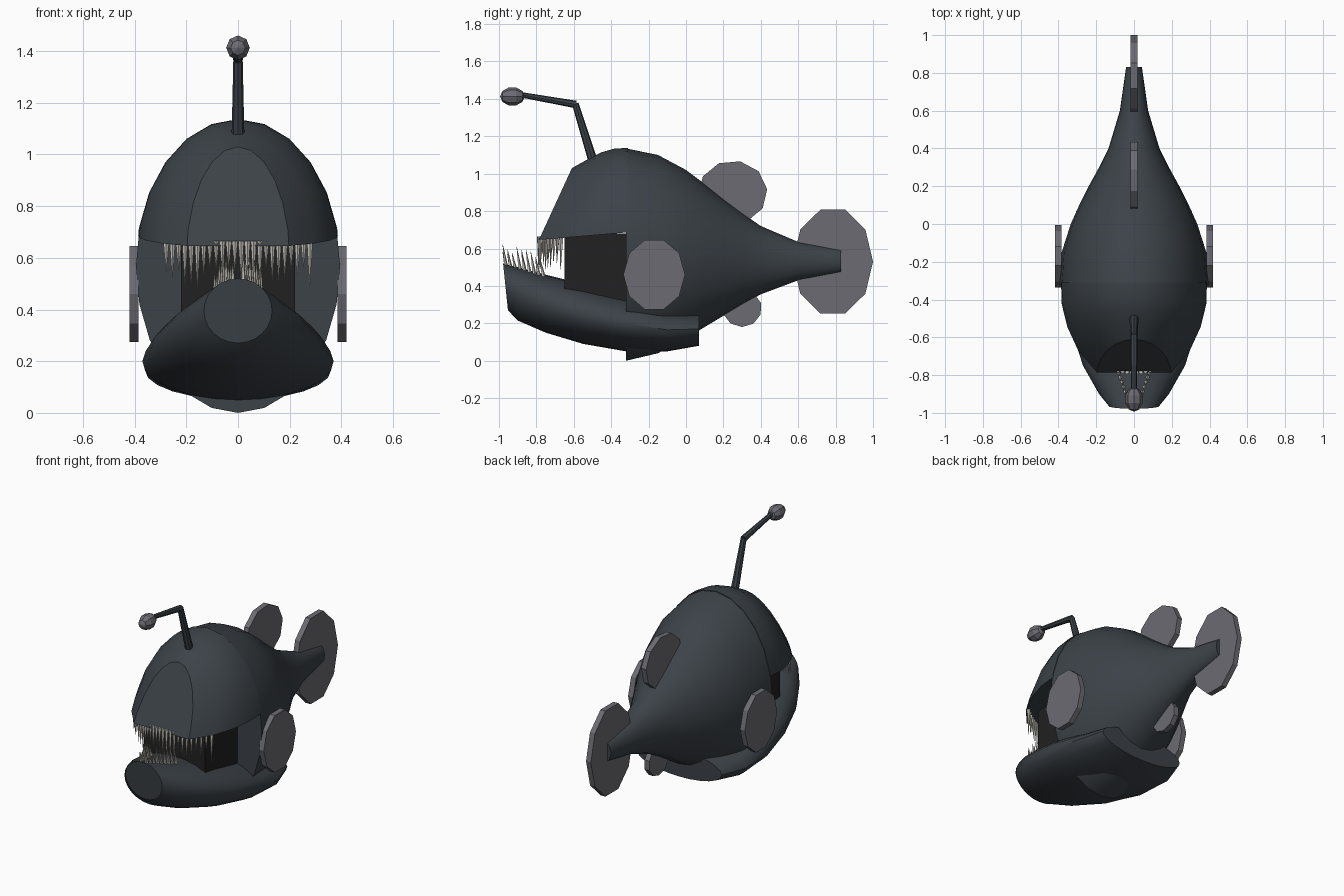
import bpy, bmesh, math, random
from mathutils import Vector

random.seed(4)
if "Cube" in bpy.data.objects:
    bpy.data.objects.remove(bpy.data.objects["Cube"])


def material(name, r, g, b):
    m = bpy.data.materials.new(name)
    m.use_nodes = True
    m.diffuse_color = (r, g, b, 1)
    m.node_tree.nodes["Principled BSDF"].inputs["Base Color"].default_value = (r, g, b, 1)
    return m


SKIN = material("slate skin", 0.045, 0.055, 0.065)
FIN = material("grey fin", 0.15, 0.147, 0.168)
MOUTH = material("mouth black", 0.015, 0.015, 0.015)
TOOTH = material("ivory tooth", 0.58, 0.56, 0.5)


def finish(name, bm, mat, smooth=None):
    bmesh.ops.recalc_face_normals(bm, faces=bm.faces)
    mesh = bpy.data.meshes.new(name)
    bm.to_mesh(mesh)
    bm.free()
    ob = bpy.data.objects.new(name, mesh)
    bpy.context.collection.objects.link(ob)
    mesh.materials.append(mat)
    if smooth:
        bpy.ops.object.select_all(action="DESELECT")
        ob.select_set(True)
        bpy.context.view_layer.objects.active = ob
        bpy.ops.object.shade_smooth_by_angle(angle=math.radians(smooth))
    return ob


def loft(sections, sides=24):
    """Sections are (y, bottom, top, half width, backward lean of the top)."""
    bm = bmesh.new()
    rings = []
    for y, low, high, half, lean in sections:
        mid, rise = (low + high) / 2, (high - low) / 2
        ring = []
        for i in range(sides):
            a = math.tau * i / sides
            s = math.sin(a)
            ring.append(bm.verts.new((half * math.cos(a), y + lean * s, mid + rise * s)))
        rings.append(ring)
    for a, b in zip(rings, rings[1:]):
        for i in range(sides):
            j = (i + 1) % sides
            bm.faces.new((a[i], a[j], b[j], b[i]))
    bm.faces.new(rings[0])
    bm.faces.new(rings[-1])
    return bm


def disc(name, centre, ry, rz, thick=0.035, turn=0.0):
    """Ten-sided fin plate facing sideways."""
    bm = bmesh.new()
    plate = []
    for i in range(10):
        a = math.tau * i / 10 + turn
        plate.append(bm.verts.new((centre[0] - thick / 2, centre[1] + ry * math.cos(a),
                                   centre[2] + rz * math.sin(a))))
    face = bm.faces.new(plate)
    out = bmesh.ops.extrude_face_region(bm, geom=[face])["geom"]
    bmesh.ops.translate(bm, vec=(thick, 0, 0), verts=[v for v in out if isinstance(v, bmesh.types.BMVert)])
    return finish(name, bm, FIN)


def spike(bm, base, tip, r1, r2, sides):
    """Tapered cone between two points."""
    base, tip = Vector(base), Vector(tip)
    axis = tip - base
    made = bmesh.ops.create_cone(bm, cap_ends=True, segments=sides, radius1=r1, radius2=r2, depth=axis.length)
    turn = axis.to_track_quat("Z", "Y")
    for v in made["verts"]:
        v.co = turn @ v.co + (base + tip) / 2


# Rear body and tail stalk
finish("body", loft([
    (-0.32, 0.0, 1.135, 0.395, 0), (-0.15, 0.04, 1.1, 0.383, 0),
    (0, 0.12, 1.02, 0.335, 0), (0.1, 0.18, 0.945, 0.29, 0), (0.2, 0.24, 0.865, 0.24, 0),
    (0.3, 0.3, 0.79, 0.185, 0), (0.4, 0.355, 0.72, 0.135, 0),
    (0.6, 0.43, 0.635, 0.075, 0), (0.83, 0.47, 0.595, 0.042, 0)]), SKIN, 35)

# Upper head with sloping brow, cut along the mouth line
bm = loft([
    (-0.81, 0.16, 1.03, 0.2, 0.2), (-0.69, 0.12, 1.08, 0.3, 0.17),
    (-0.56, 0.07, 1.115, 0.36, 0.11), (-0.43, 0.03, 1.135, 0.392, 0.05),
    (-0.31, 0.0, 1.137, 0.397, 0)])
cut = bmesh.ops.bisect_plane(bm, geom=bm.verts[:] + bm.edges[:] + bm.faces[:], plane_co=(0, -0.8, 0.645),
                             plane_no=(0, -0.085, 1), clear_inner=True)
bmesh.ops.contextual_create(bm, geom=[e for e in cut["geom_cut"] if isinstance(e, bmesh.types.BMEdge)])
finish("upper_head", bm, SKIN, 35)

# Lower jaw
finish("lower_jaw", loft([
    (-0.965, 0.27, 0.52, 0.132, -0.013), (-0.9, 0.215, 0.5, 0.185, 0),
    (-0.75, 0.15, 0.46, 0.27, 0), (-0.55, 0.09, 0.41, 0.335, 0),
    (-0.32, 0.05, 0.35, 0.37, 0), (-0.1, 0.05, 0.28, 0.36, 0),
    (0.07, 0.08, 0.26, 0.305, 0)]), SKIN, 35)

# Dark throat block
bm = bmesh.new()
bmesh.ops.create_cube(bm, size=1)
for v in bm.verts:
    v.co = (v.co.x * 0.44, v.co.y * 0.34 - 0.48, v.co.z * 0.42 + 0.47)
finish("throat", bm, MOUTH)

# Upper teeth follow the lip, lower teeth line the jaw tip
upper, lower = bmesh.new(), bmesh.new()
for side in (-1, 1):
    for i in range(12):
        t = (i + 0.5) / 12
        x, y = side * 0.29 * t, -0.785 + 0.13 * t ** 2
        length = random.uniform(0.08, 0.17)
        spike(upper, (x, y, 0.665), (x, y - 0.005, 0.65 - length), 0.012, 0.001, 5)
    for i in range(9):
        t = i / 8
        x, y = side * (0.02 + 0.07 * t), -0.96 + 0.2 * t
        z = 0.49 - 0.05 * t
        spike(lower, (x, y, z), (x, y - 0.02, z + random.uniform(0.08, 0.14)), 0.012, 0.001, 5)
finish("upper_teeth", upper, TOOTH)
finish("lower_teeth", lower, TOOTH)

# Fins
disc("tail_fin", (0, 0.785, 0.53), 0.215, 0.292)
disc("dorsal_fin", (0, 0.25, 0.9), 0.185, 0.17, turn=0.1)
disc("belly_fin", (0, 0.3, 0.28), 0.105, 0.1, turn=0.3)
for name, side in (("left_fin", 1), ("right_fin", -1)):
    disc(name, (side * 0.402, -0.17, 0.46), 0.165, 0.195)

# Lure rod and bulb
bm = bmesh.new()
spike(bm, (0, -0.495, 1.06), (0, -0.592, 1.375), 0.025, 0.018, 8)
spike(bm, (0, -0.588, 1.37), (0, -0.9, 1.425), 0.02, 0.014, 8)
finish("lure_rod", bm, SKIN)
bm = bmesh.new()
bmesh.ops.create_uvsphere(bm, u_segments=8, v_segments=5, radius=1)
for v in bm.verts:
    v.co = (v.co.x * 0.048, v.co.z * 0.066 - 0.928, v.co.y * 0.05 + 1.413)
finish("lure_bulb", bm, FIN)
